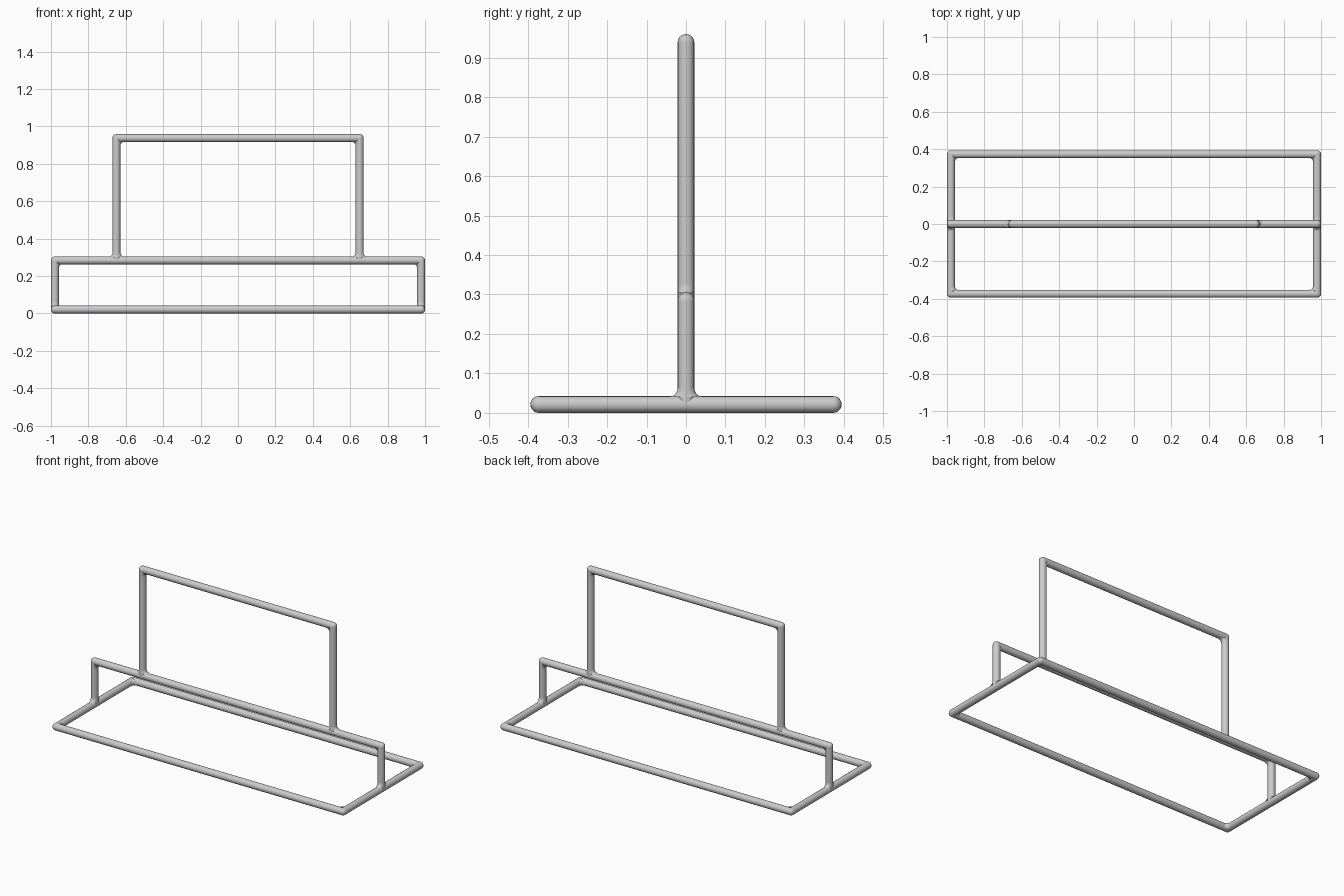
import bpy, bmesh, math
from mathutils import Vector

cube = bpy.data.objects.get("Cube")
if cube:
    bpy.data.objects.remove(cube, do_unlink=True)

R = 0.0213       # tube radius
FILLET = 0.022   # weld fillet radius
SIDES = 16
X, Y, Z = Vector((1, 0, 0)), Vector((0, 1, 0)), Vector((0, 0, 1))

grey = bpy.data.materials.new("light grey metal")
grey.use_nodes = True
grey.diffuse_color = (0.6, 0.6, 0.6, 1)
grey.node_tree.nodes["Principled BSDF"].inputs["Base Color"].default_value = (0.6, 0.6, 0.6, 1)


def loft(bm, sections):
    """Skin a list of closed rings of points."""
    rings = [[bm.verts.new(p) for p in s] for s in sections]
    for a, b in zip(rings, rings[1:]):
        for i in range(SIDES):
            j = (i + 1) % SIDES
            bm.faces.new((a[i], a[j], b[j], b[i]))


def ring(centre, u, v, plus=R, minus=R):
    """Ring whose reach along +u and -u can differ."""
    points = []
    for i in range(SIDES):
        t = math.tau * i / SIDES
        reach = plus if math.cos(t) > 0 else minus
        points.append(centre + u * reach * math.cos(t) + v * R * math.sin(t))
    return points


def tube(bm, a, b):
    axis = (b - a).normalized()
    u = axis.orthogonal().normalized()
    v = axis.cross(u)
    loft(bm, [ring(a, u, v), ring(b, u, v)])


def ball(bm, p):
    made = bmesh.ops.create_uvsphere(bm, u_segments=SIDES, v_segments=10, radius=R)
    bmesh.ops.translate(bm, verts=made["verts"], vec=p)


def fillet(bm, p, up, along, both=False):
    """Concave flare where a tube going up meets a bar running along."""
    v = up.cross(along)
    sections = []
    for k in range(6):
        t = math.pi / 2 * k / 5
        wide = R + FILLET * (1 - math.sin(t))
        height = R * 0.9 + FILLET * (1 - math.cos(t))
        sections.append(ring(p + up * height, along, v, wide, wide if both else R))
    loft(bm, sections)


def finish(bm, name):
    bmesh.ops.recalc_face_normals(bm, faces=bm.faces)
    mesh = bpy.data.meshes.new(name)
    bm.to_mesh(mesh)
    bm.free()
    mesh.materials.append(grey)
    obj = bpy.data.objects.new(name, mesh)
    bpy.context.collection.objects.link(obj)
    bpy.ops.object.select_all(action="DESELECT")
    obj.select_set(True)
    bpy.context.view_layer.objects.active = obj
    bpy.ops.object.shade_smooth_by_angle(angle=math.radians(40))


HALF_X, HALF_Y = 0.979, 0.373
BASE_Z, RAIL_Z, TOP_Z = R, 0.284, 0.938
POST_X = 0.65

# Rectangular floor frame
bm = bmesh.new()
for s in (-1, 1):
    tube(bm, Vector((-HALF_X, s * HALF_Y, BASE_Z)), Vector((HALF_X, s * HALF_Y, BASE_Z)))
    tube(bm, Vector((s * HALF_X, -HALF_Y, BASE_Z)), Vector((s * HALF_X, HALF_Y, BASE_Z)))
    for q in (-1, 1):
        corner = Vector((s * HALF_X, q * HALF_Y, BASE_Z))
        ball(bm, corner)
        fillet(bm, corner, Y * -q, X * -s)
finish(bm, "base_frame")


def arch(name, half, low, high, foot_dir):
    """Two uprights joined by a top bar, welded to the bars below."""
    bm = bmesh.new()
    tube(bm, Vector((-half, 0, high)), Vector((half, 0, high)))
    for s in (-1, 1):
        foot, corner = Vector((s * half, 0, low)), Vector((s * half, 0, high))
        tube(bm, foot, corner)
        ball(bm, corner)
        fillet(bm, corner, -Z, X * -s)
        fillet(bm, foot, Z, foot_dir, both=True)
    finish(bm, name)


# Low rail on short legs, and the tall frame standing on it
arch("low_rail", HALF_X, BASE_Z, RAIL_Z, Y)
arch("upper_frame", POST_X, RAIL_Z, TOP_Z, X)
